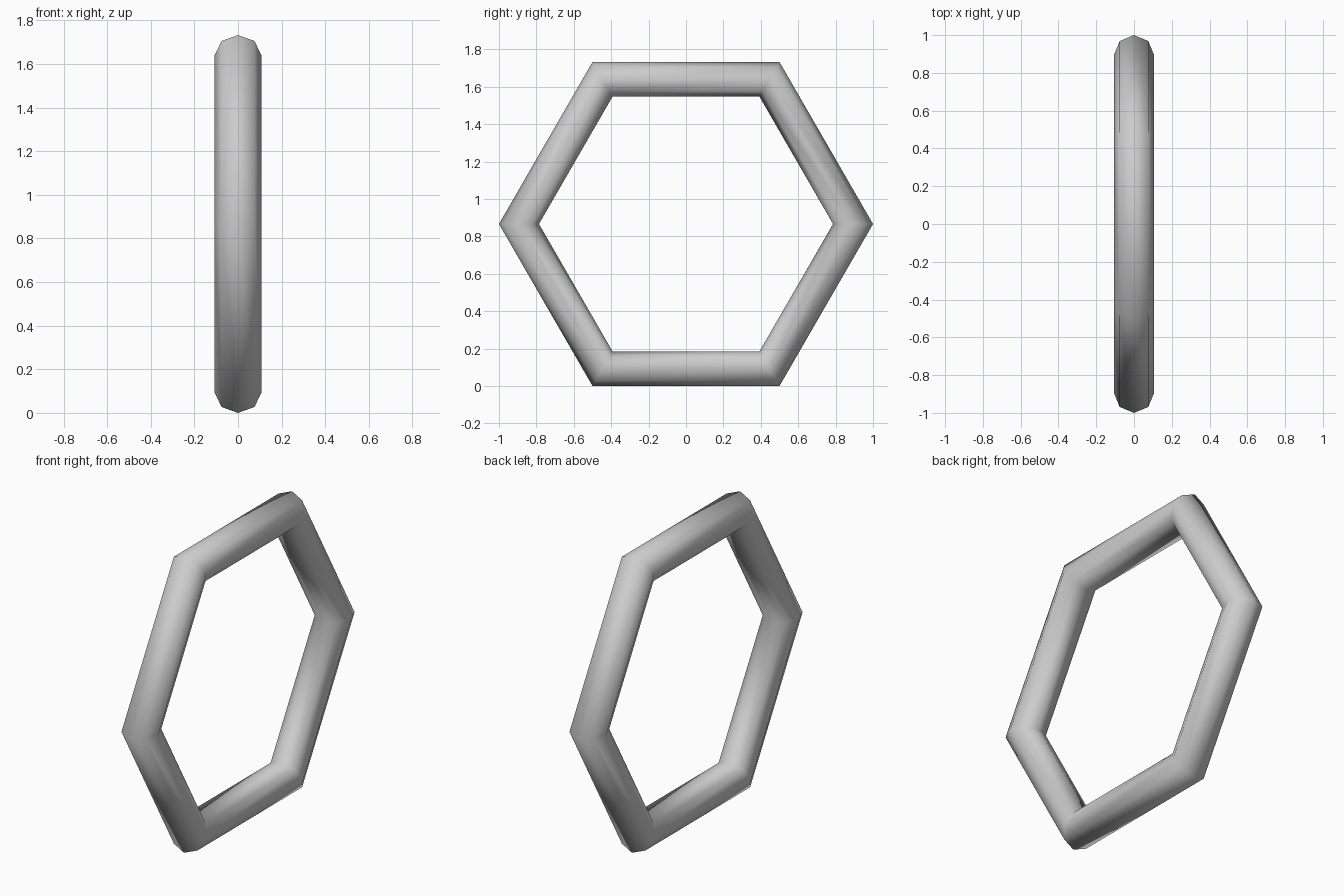
import bpy
from math import radians, sqrt

if "Cube" in bpy.data.objects:
    bpy.data.objects.remove(bpy.data.objects["Cube"])

# Upright hexagonal ring with an octagonal tube, corners pointing along y
TUBE = 0.107
bpy.ops.mesh.primitive_torus_add(
    major_segments=6, minor_segments=8,
    major_radius=1 - TUBE, minor_radius=TUBE,
    location=(0, 0, sqrt(3) / 2),
    rotation=(radians(90), 0, radians(90)))
ring = bpy.context.object
ring.name = "hexagonal_ring"
bpy.ops.object.transform_apply(location=False, rotation=True, scale=True)
bpy.ops.object.shade_smooth()
